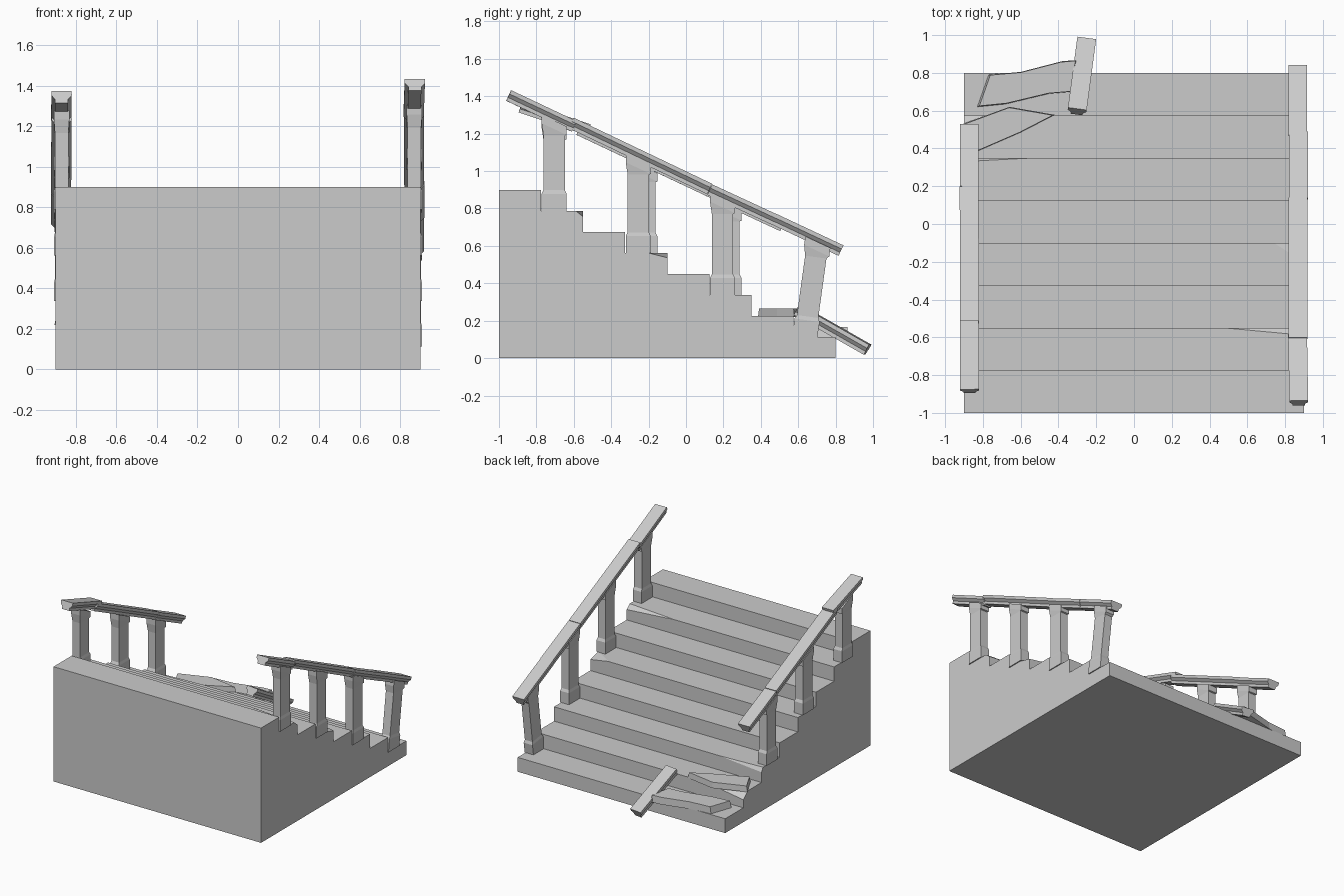
import bpy, bmesh
from mathutils import Vector

if "Cube" in bpy.data.objects:
    bpy.data.objects.remove(bpy.data.objects["Cube"])

stone = bpy.data.materials.new("grey_stone")
stone.use_nodes = True
GREY = (0.6, 0.6, 0.6, 1)
stone.diffuse_color = GREY
stone.node_tree.nodes["Principled BSDF"].inputs["Base Color"].default_value = GREY


def loft(name, rings):
    """Skin a list of equal-length vertex rings and cap both ends."""
    bm = bmesh.new()
    loops = [[bm.verts.new(p) for p in ring] for ring in rings]
    n = len(loops[0])
    for a, b in zip(loops, loops[1:]):
        for i in range(n):
            bm.faces.new((a[i], a[(i + 1) % n], b[(i + 1) % n], b[i]))
    bm.faces.new(loops[0])
    bm.faces.new(loops[-1])
    bmesh.ops.recalc_face_normals(bm, faces=bm.faces)
    mesh = bpy.data.meshes.new(name)
    bm.to_mesh(mesh)
    bm.free()
    mesh.materials.append(stone)
    obj = bpy.data.objects.new(name, mesh)
    bpy.context.collection.objects.link(obj)
    return obj


def slab(name, outline, z0, z1, inset=0.0):
    """Flat piece of rubble with a slightly smaller top."""
    mid = sum((Vector(p) for p in outline), Vector((0, 0))) / len(outline)
    top = [Vector(p).lerp(mid, inset) for p in outline]
    return loft(name, [[(x, y, z0) for x, y in outline], [(x, y, z1) for x, y in top]])


# Staircase: eight equal steps extruded across the width
STEPS, RISE, TREAD = 8, 0.1125, 0.225
profile = [(-1, 0)]
for i in range(STEPS):
    z = (STEPS - i) * RISE
    profile += [(-1 + i * TREAD, z), (-1 + (i + 1) * TREAD, z)]
profile.append((0.8, 0))
stairs = loft("staircase", [[(x, y, z) for y, z in profile] for x in (-0.9, 0.9)])


# Chipped step noses: tapered wedges cut from the edge
def chip(y, z, x_tip, x_end, depth, drop):
    def ring(x, k):
        return [(x, y + 0.01, z + 0.01), (x, y - depth * k, z + 0.01),
                (x, y - depth * k, z), (x, y + 0.01, z - drop * k)]
    cutter = loft("chip_cutter", [ring(x_tip, 0.05), ring(x_end, 1)])
    cutter.hide_render = True
    mod = stairs.modifiers.new("chip", "BOOLEAN")
    mod.operation, mod.solver, mod.object = "DIFFERENCE", "EXACT", cutter
    bpy.context.view_layer.objects.active = stairs
    bpy.ops.object.modifier_apply(modifier=mod.name)
    bpy.data.objects.remove(cutter)


chip(-0.55, 7 * RISE, 0.5, 0.91, 0.04, 0.04)
chip(-0.1, 5 * RISE, 0.75, 0.91, 0.11, 0.03)
chip(0.35, 3 * RISE, -0.55, -0.91, 0.02, 0.05)
chip(0.575, 2 * RISE, -0.6, -0.91, 0.06, 0.06)

# Handrail pieces: flat cap tapering to a narrow underside
RAIL = [(-0.05, 0), (0.05, 0), (0.05, -0.022), (0.032, -0.042), (0.032, -0.062),
        (-0.032, -0.062), (-0.032, -0.042), (-0.05, -0.022)]


def rail(name, start, end):
    p, q = Vector(start), Vector(end)
    d = (q - p).normalized()
    side = d.cross(Vector((0, 0, 1))).normalized()
    up = side.cross(d)
    return loft(name, [[c + side * s + up * h for s, h in RAIL] for c in (p, q)])


rail("left_rail_upper", (0.872, -0.935, 1.432), (0.866, -0.585, 1.267))
rail("left_rail_middle", (0.868, -0.6, 1.285), (0.868, 0.14, 0.932))
rail("left_rail_lower", (0.87, 0.14, 0.929), (0.87, 0.49, 0.767))
rail("left_rail_end", (0.867, 0.475, 0.775), (0.867, 0.842, 0.603))
rail("right_rail_upper", (-0.87, -0.875, 1.372), (-0.872, -0.51, 1.25))
rail("right_rail_middle", (-0.87, -0.56, 1.25), (-0.873, 0.2, 0.892))
rail("right_rail_lower", (-0.872, 0.2, 0.888), (-0.872, 0.53, 0.735))

# Balusters: square foot, narrower shaft, flared head cut to the rail slope
SLOPE = -0.465


def post(name, x, y, z0, z1, lean=0.0):
    h = z1 - z0
    levels = [(0, 0.067, 0.038), (0.09, 0.067, 0.038), (0.11, 0.057, 0.033),
              (h - 0.08, 0.057, 0.033), (h - 0.045, 0.067, 0.038), (h, 0.067, 0.038)]
    rings = []
    for i, (t, hy, hx) in enumerate(levels):
        cut = SLOPE if i > 3 else -lean / h
        c = y + lean * t / h
        rings.append([(x + sx * hx, c + sy * hy, z0 + t + sy * hy * (cut if t else 0))
                      for sx, sy in ((-1, -1), (1, -1), (1, 1), (-1, 1))])
    return loft(name, rings)


for i in range(3):
    step_z = (7 - 2 * i) * RISE
    y = -0.705 + 0.45 * i
    post(f"left_post_{i + 1}", 0.87, y, step_z, 0.942 + SLOPE * y)
    y += 0.035 if i else 0.0
    post(f"right_post_{i + 1}", -0.87, y, step_z, 0.918 + SLOPE * y)
post("leaning_post", 0.87, 0.635, RISE, 0.62, lean=0.07)

# Fallen rubble on the lowest steps
rail("fallen_rail", (-0.3, 0.61, 0.285), (-0.25, 0.985, 0.072))
slab("fallen_post_upper", [(-0.905, 0.53), (-0.66, 0.62), (-0.42, 0.578),
                           (-0.6, 0.485), (-0.83, 0.385)], 0.22, 0.265, 0.04)
slab("fallen_post_lower", [(-0.83, 0.62), (-0.77, 0.79), (-0.6, 0.805), (-0.38, 0.862),
                           (-0.3, 0.868), (-0.33, 0.7), (-0.45, 0.69), (-0.68, 0.635)],
     0.11, 0.165, 0.04)
